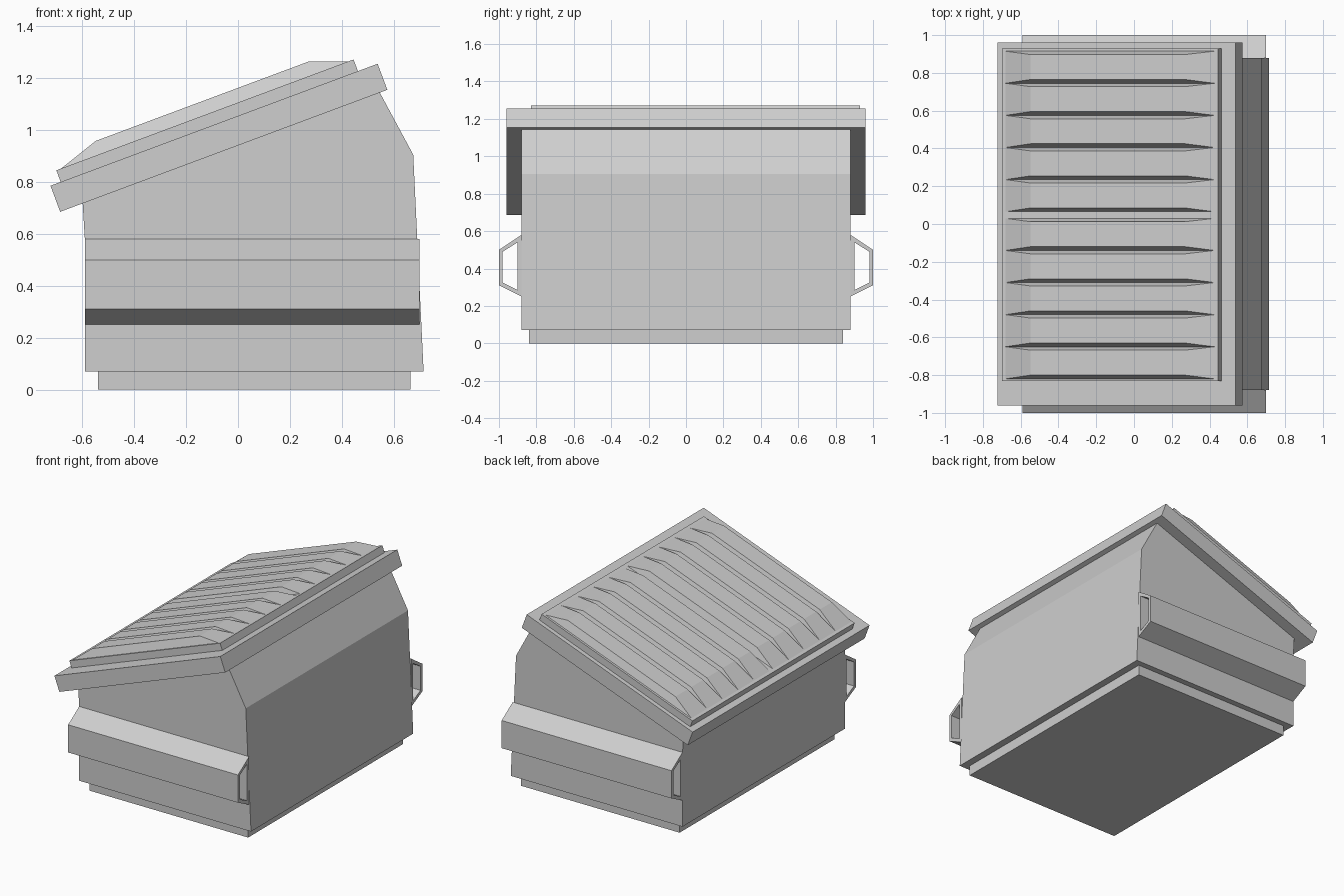
import bpy
import math
from mathutils import Vector

if "Cube" in bpy.data.objects:
    bpy.data.objects.remove(bpy.data.objects["Cube"])

grey = bpy.data.materials.new("grey_metal")
grey.use_nodes = True
grey.diffuse_color = (0.62, 0.62, 0.62, 1)
grey.node_tree.nodes["Principled BSDF"].inputs["Base Color"].default_value = grey.diffuse_color

# Slanted frame of the top: u runs up the slope, v away from it
TILT = math.radians(20.45)
ORIGIN = Vector((-0.685, 0, 0.685))
ALONG = Vector((math.cos(TILT), 0, math.sin(TILT)))
NORMAL = Vector((-math.sin(TILT), 0, math.cos(TILT)))


def slanted(u, y, v):
    return ORIGIN + ALONG * u + NORMAL * v + Vector((0, y, 0))


def make(name, verts, faces):
    mesh = bpy.data.meshes.new(name)
    mesh.from_pydata([tuple(v) for v in verts], [], faces)
    mesh.materials.append(grey)
    obj = bpy.data.objects.new(name, mesh)
    bpy.context.collection.objects.link(obj)
    # Make the normals point outward
    bpy.context.view_layer.objects.active = obj
    obj.select_set(True)
    bpy.ops.object.mode_set(mode='EDIT')
    bpy.ops.mesh.select_all(action='SELECT')
    bpy.ops.mesh.normals_make_consistent(inside=False)
    bpy.ops.object.mode_set(mode='OBJECT')
    obj.select_set(False)
    return obj


def loft(name, start, end):
    """Closed solid between two matching outlines."""
    n = len(start)
    sides = [(i, (i + 1) % n, n + (i + 1) % n, n + i) for i in range(n)]
    caps = [tuple(range(n)), tuple(range(n, 2 * n))]
    return make(name, list(start) + list(end), sides + caps)


def rect(u0, u1, y0, y1, v):
    return [slanted(u, y, v) for u, y in ((u0, y0), (u1, y0), (u1, y1), (u0, y1))]


# Bin body and base
profile = [(-0.59, 0.07), (0.715, 0.07), (0.675, 0.905), (0.535, 1.165),
           (-0.6, 0.745), (-0.59, 0.58)]
loft("body", [(x, -0.88, z) for x, z in profile], [(x, 0.88, z) for x, z in profile])
foot = [(-0.54, -0.84), (0.665, -0.84), (0.665, 0.84), (-0.54, 0.84)]
loft("base", [(x, y, 0) for x, y in foot], [(x, y, 0.07) for x, y in foot])

# Rim and lid plate
loft("rim", rect(0, 1.345, -0.96, 0.96, 0), rect(0, 1.345, -0.96, 0.96, 0.107))
loft("lid_plate", rect(0.042, 1.264, -0.83, 0.93, 0.1),
     rect(0.042, 1.264, -0.83, 0.93, 0.155))

# Two lids of five tapered ribs each
PITCH = 0.17
for side, first in (("left", -0.82), ("right", 0.065)):
    for i in range(5):
        y0 = first + i * PITCH
        y1 = y0 + PITCH
        loft(f"{side}_lid_rib_{i + 1}", rect(0.062, 1.244, y0, y1, 0.155),
             rect(0.224, 1.097, y0 + 0.02, y1 - 0.018, 0.208))

# Open fork sleeves on both ends
outer = [(0.88, 0.58), (1.0, 0.5), (1.0, 0.31), (0.88, 0.25)]
inner = [(0.9, 0.54), (0.98, 0.49), (0.98, 0.325), (0.9, 0.285)]
for name, s in (("front_sleeve", -1), ("back_sleeve", 1)):
    verts = [(x, s * y, z) for x in (-0.59, 0.7) for ring in (outer, inner) for y, z in ring]
    faces = []
    for i in range(4):
        j = (i + 1) % 4
        for a, b in ((0, 8), (4, 12), (0, 4), (8, 12)):
            faces.append((a + i, a + j, b + j, b + i))
    make(name, verts, faces)
